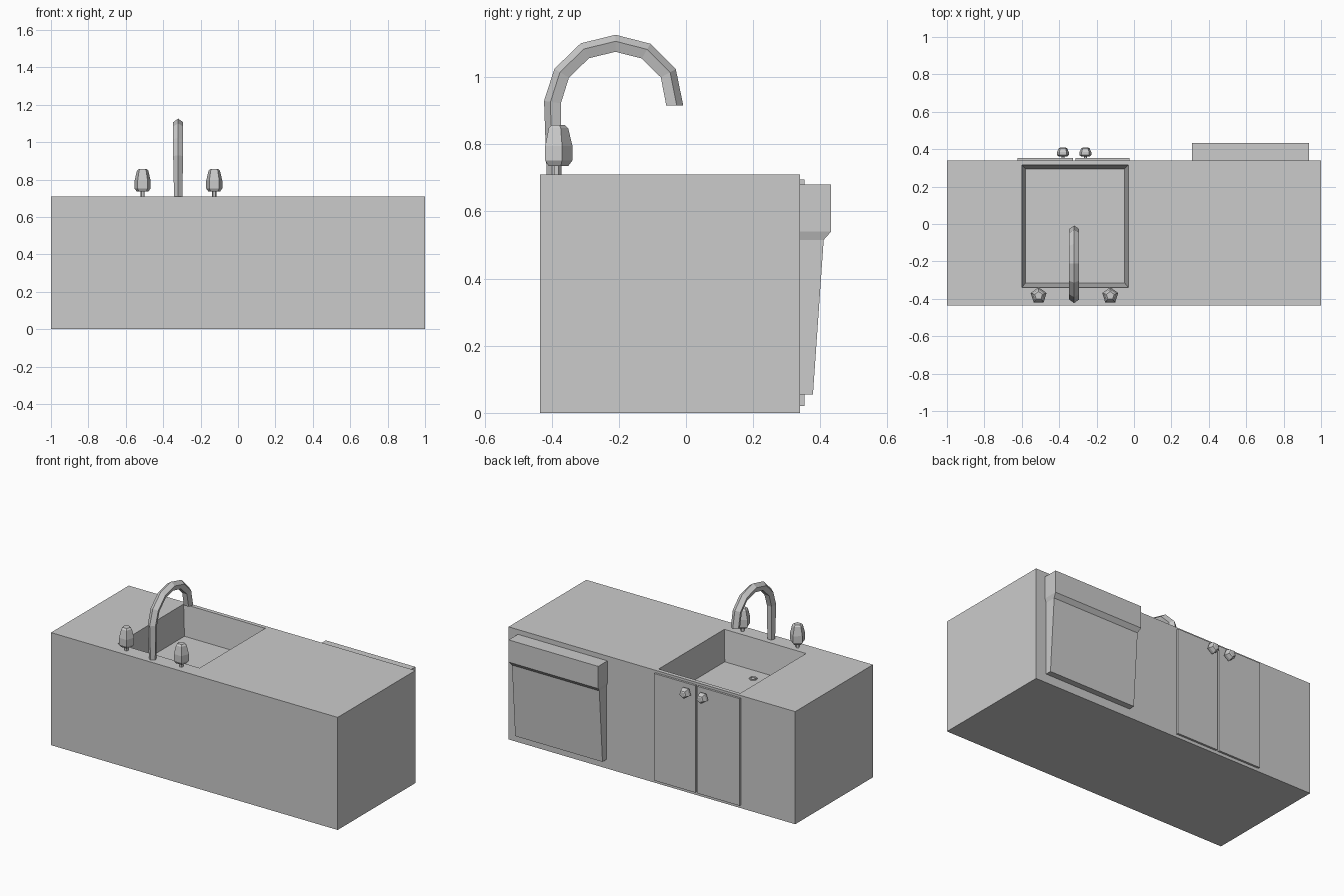
import bpy, bmesh
from math import cos, sin, pi
from mathutils import Vector, Matrix

if "Cube" in bpy.data.objects:
    bpy.data.objects.remove(bpy.data.objects["Cube"])


def loft(name, rings, matrix=None):
    """Skin a list of equal-sized point rings and cap both ends."""
    bm = bmesh.new()
    loops = [[bm.verts.new(p) for p in ring] for ring in rings]
    n = len(loops[0])
    for a, b in zip(loops, loops[1:]):
        for i in range(n):
            j = (i + 1) % n
            bm.faces.new((a[i], a[j], b[j], b[i]))
    bm.faces.new(loops[0])
    bm.faces.new(loops[-1])
    bmesh.ops.recalc_face_normals(bm, faces=bm.faces[:])
    me = bpy.data.meshes.new(name)
    bm.to_mesh(me)
    bm.free()
    ob = bpy.data.objects.new(name, me)
    if matrix:
        ob.matrix_world = matrix
    bpy.context.collection.objects.link(ob)
    return ob


def rect(x0, x1, y0, y1, z):
    return [(x0, y0, z), (x1, y0, z), (x1, y1, z), (x0, y1, z)]


def polygon(r, z, n=5):
    return [(r * cos(pi / 2 + 2 * pi * i / n), r * sin(pi / 2 + 2 * pi * i / n), z)
            for i in range(n)]


# Counter block with the tapered sink basin sunk into its top
loft("counter_with_sink", [
    rect(-1, 1, -0.435, 0.34, 0),
    rect(-1, 1, -0.435, 0.34, 0.71),
    rect(-0.60, -0.03, -0.34, 0.315, 0.71),
    rect(-0.58, -0.05, -0.315, 0.295, 0.52)])

# Drain: small raised ring in the basin
loft("drain", [polygon(r, z, 6) for r, z in
               ((0.026, 0.519), (0.024, 0.526), (0.016, 0.526), (0.014, 0.521))],
     Matrix.Translation((-0.315, -0.22, 0)))

# Dishwasher: thick handle band over a sloping door
loft("dishwasher", [
    rect(0.318, 0.927, 0.335, 0.378, 0.055),
    rect(0.318, 0.927, 0.335, 0.41, 0.515),
    rect(0.31, 0.935, 0.335, 0.432, 0.54),
    rect(0.31, 0.935, 0.335, 0.432, 0.68)])

# Cupboard doors below the sink
for side, x0, x1 in (("left", -0.622, -0.326), ("right", -0.312, -0.025)):
    loft(f"{side}_door", [rect(x0, x1, 0.335, 0.353, z) for z in (0.02, 0.695)])

# Pentagonal knob shared by the taps and the doors
KNOB = [(0.012, -0.003), (0.012, 0.025), (0.032, 0.025), (0.045, 0.042),
        (0.045, 0.085), (0.032, 0.138), (0.022, 0.147)]
for side, x in (("left", -0.51), ("right", -0.127)):
    loft(f"{side}_tap", [polygon(r, z) for r, z in KNOB],
         Matrix.Translation((x, -0.383, 0.71)))
for side, x in (("left", -0.38), ("right", -0.26)):
    loft(f"{side}_door_knob", [polygon(r * 0.74, z * 0.38) for r, z in KNOB],
         Matrix.Translation((x, 0.352, 0.645)) @ Matrix.Rotation(-pi / 2, 4, 'X'))

# Faucet: five-sided tube swept along an arch, one edge on the outside
path = [Vector((-0.32, y, z)) for y, z in (
    (-0.392, 0.708), (-0.395, 0.925), (-0.368, 1.01), (-0.30, 1.076),
    (-0.21, 1.098), (-0.12, 1.075), (-0.055, 1.01), (-0.036, 0.915))]
rings = []
for i, p in enumerate(path):
    if i == 0:
        t = Vector((0, 0, 1))
    elif i == len(path) - 1:
        t = Vector((0, 0, -1))
    else:
        t = ((p - path[i - 1]).normalized() + (path[i + 1] - p).normalized()).normalized()
    outward = Vector((0, -t.z, t.y))
    r = 0.023 if i == 0 else 0.028
    rings.append([p + r * (cos(2 * pi * k / 5) * outward +
                           sin(2 * pi * k / 5) * Vector((1, 0, 0))) for k in range(5)])
loft("faucet", rings)
